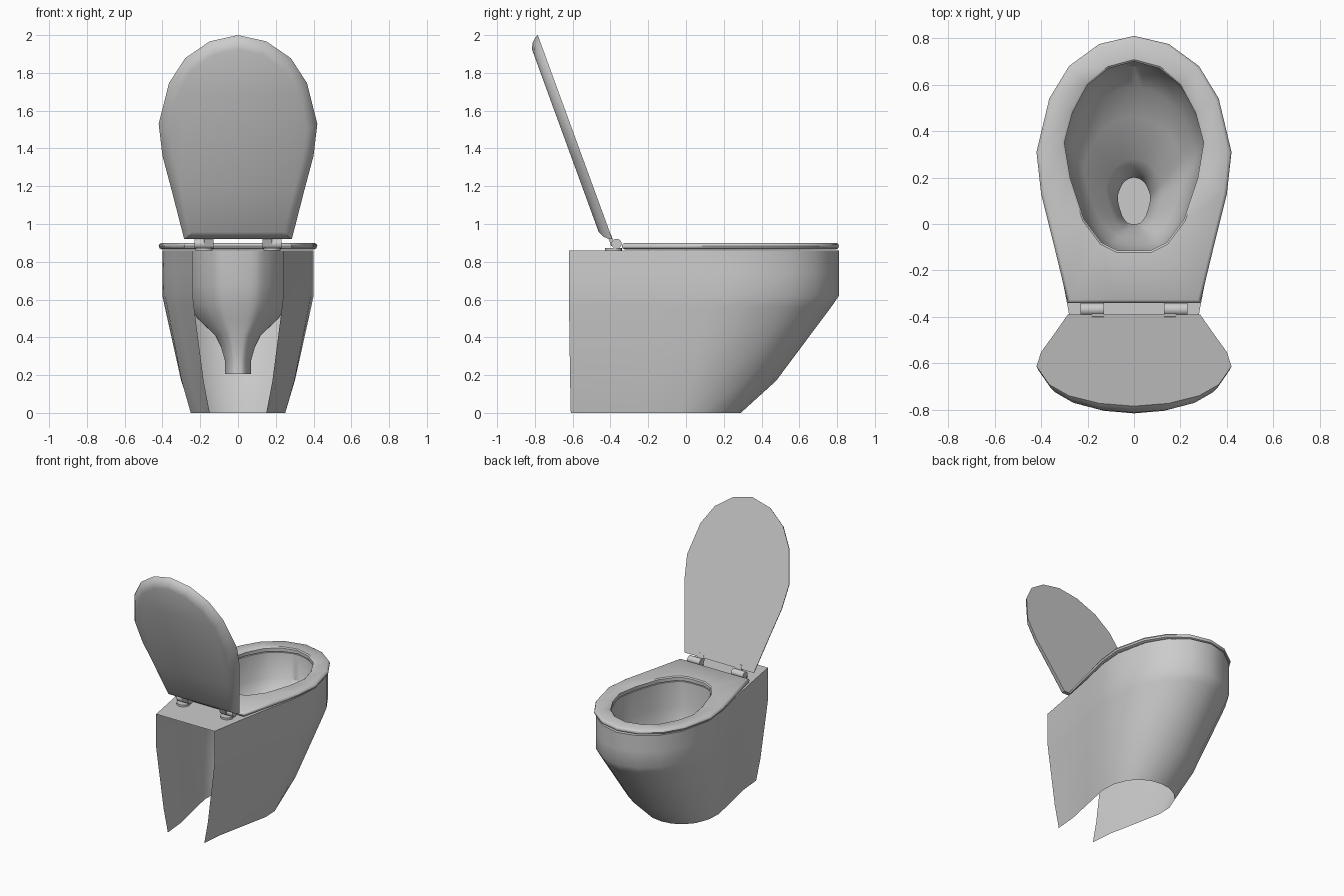
import bpy, bmesh, math
from mathutils import Vector

if "Cube" in bpy.data.objects:
    bpy.data.objects.remove(bpy.data.objects["Cube"])


def finish(name, bm, angle=35, recalc=True):
    if recalc:
        bmesh.ops.recalc_face_normals(bm, faces=bm.faces)
    me = bpy.data.meshes.new(name)
    bm.to_mesh(me)
    bm.free()
    ob = bpy.data.objects.new(name, me)
    bpy.context.collection.objects.link(ob)
    bpy.ops.object.select_all(action='DESELECT')
    ob.select_set(True)
    bpy.context.view_layer.objects.active = ob
    bpy.ops.object.shade_smooth_by_angle(angle=math.radians(angle))
    return ob


def loft(name, rings, closed=True, torus=False, cap_start=False, cap_end=False, angle=35, recalc=True):
    bm = bmesh.new()
    vs = [[bm.verts.new(p) for p in r] for r in rings]
    n = len(vs[0])
    pairs = list(zip(vs, vs[1:])) + ([(vs[-1], vs[0])] if torus else [])
    for a, b in pairs:
        for i in range(n if closed else n - 1):
            j = (i + 1) % n
            bm.faces.new((a[i], a[j], b[j], b[i]))
    if cap_start:
        bm.faces.new(vs[0])
    if cap_end:
        bm.faces.new(vs[-1])
    return finish(name, bm, angle, recalc)


def mirror(half):
    """Full loop from a half outline whose first point lies on x = 0."""
    return half + [(-x, y) for x, y in reversed(half[1:])]


def scaled(pts, sx, sy, c, new_c=None):
    new_c = c if new_c is None else new_c
    return [(x * sx, new_c + (y - c) * sy) for x, y in pts]


def at(pts, z):
    return [(x, y, z) for x, y in pts]


def dense(pts, steps=3):
    """Closed Catmull-Rom smoothing."""
    out, n = [], len(pts)
    for i in range(n):
        a, b, c, d = (Vector(pts[(i + k) % n]) for k in (-1, 0, 1, 2))
        for s in range(steps):
            t = s / steps
            out.append(tuple(0.5 * (2 * b + (c - a) * t + (2 * a - 5 * b + 4 * c - d) * t * t
                                    + (3 * b - a - 3 * c + d) * t ** 3)))
    return out


outer_half = [(0, .81), (.15, .775), (.28, .68), (.365, .54), (.42, .31),
              (.40, .13), (.35, -.07), (.285, -.34)]
outer = mirror(outer_half + [(.1, -.34)])
hole = mirror([(0, .70), (.11, .67), (.20, .60), (.265, .48), (.30, .35),
               (.275, .20), (.215, .02), (.14, -.08), (.07, -.115)])

# Body shell, open at the back: blend of top outline and footprint
top = mirror([(0, .81), (.14, .775), (.265, .68), (.35, .54), (.40, .31),
              (.385, .13), (.335, -.1), (.285, -.36), (.24, -.62)])
foot = mirror([(0, .29), (.08, .278), (.15, .24), (.205, .18), (.245, .08),
               (.25, -.03), (.205, -.25), (.165, -.44), (.15, -.61)])
# rotate so the open gap lies between the last and first point
k = 9
top_u, foot_u = top[k:] + top[:k], foot[k:] + foot[:k]
rings = []
for z, f in ((.86, 0), (.74, 0), (.62, .0), (.56, .08), (.40, .31), (.17, .64), (0, 1)):
    rings.append([(a[0] + (b[0] - a[0]) * f, a[1] + (b[1] - a[1]) * f, z)
                  for a, b in zip(top_u, foot_u)])
loft("body_shell", rings, closed=False)

# Flat deck joining the shell to the bowl opening
bowl_top = dense(hole)
bm = bmesh.new()
for loop in (top, bowl_top):
    vs = [bm.verts.new((x, y, .86)) for x, y in loop]
    for i in range(len(vs)):
        bm.edges.new((vs[i - 1], vs[i]))
bmesh.ops.triangle_fill(bm, edges=bm.edges[:], use_beauty=True, normal=(0, 0, 1))
finish("deck", bm, recalc=False)

# Bowl tapering to the drain: z, centre y, half width, half length
bowl = []
for z, cy, rx, ry in ((.86, .29, .30, .41), (.68, .285, .29, .395), (.58, .25, .265, .34),
                      (.50, .20, .215, .26), (.41, .125, .12, .155), (.35, .105, .09, .12),
                      (.28, .10, .07, .10), (.205, .10, .07, .10)):
    bowl.append(at(scaled(bowl_top, rx / .30, ry / .41, .29, cy), z))
loft("bowl", bowl, cap_end=True, recalc=False)

# Seat ring with rounded outer edge
seat = [at(hole, .868)]
for s, z in ((.965, .866), (.99, .872), (1, .884), (.99, .894), (.965, .90)):
    seat.append(at(scaled(outer, s, 1 - (1 - s) * .7, .235), z))
seat.append(at(scaled(hole, 1.03, 1.02, .29), .90))
seat.append(at(hole, .893))
loft("seat", seat, torus=True, angle=40)

# Raised lid: same outline, leaning back, with a bevelled rear side
lid_outline = [(x, y + .34) for x, y in mirror(outer_half)]
lid = []
for inset, w in ((0, 0), (.008, .018), (.028, .04), (.06, .055)):
    pts = scaled(lid_outline, 1 - inset / .42, 1 - inset / .575, .575)
    lid.append([(x, -.39 - .343 * v - .939 * w, .92 + .939 * v - .343 * w) for x, v in pts])
loft("lid", lid, cap_start=True, cap_end=True, angle=30)


# Hinges: round foot, barrel and lid tab on each side
def cylinder(name, r, depth, loc, along_x=False):
    bpy.ops.mesh.primitive_cylinder_add(vertices=20, radius=r, depth=depth, location=loc,
                                        rotation=(0, math.pi / 2 if along_x else 0, 0))
    bpy.context.object.name = name
    bpy.ops.object.shade_smooth_by_angle(angle=math.radians(40))


for side, s in (("left", -1), ("right", 1)):
    cylinder(side + "_hinge_foot", .045, .014, (s * .18, -.385, .867))
    cylinder(side + "_hinge_barrel", .027, .10, (s * .18, -.368, .895), True)
    bpy.ops.mesh.primitive_cube_add(size=1, location=(s * .155, -.397, .915),
                                    rotation=(math.radians(20), 0, 0))
    tab = bpy.context.object
    tab.name = side + "_hinge_tab"
    tab.scale = (.05, .02, .06)
